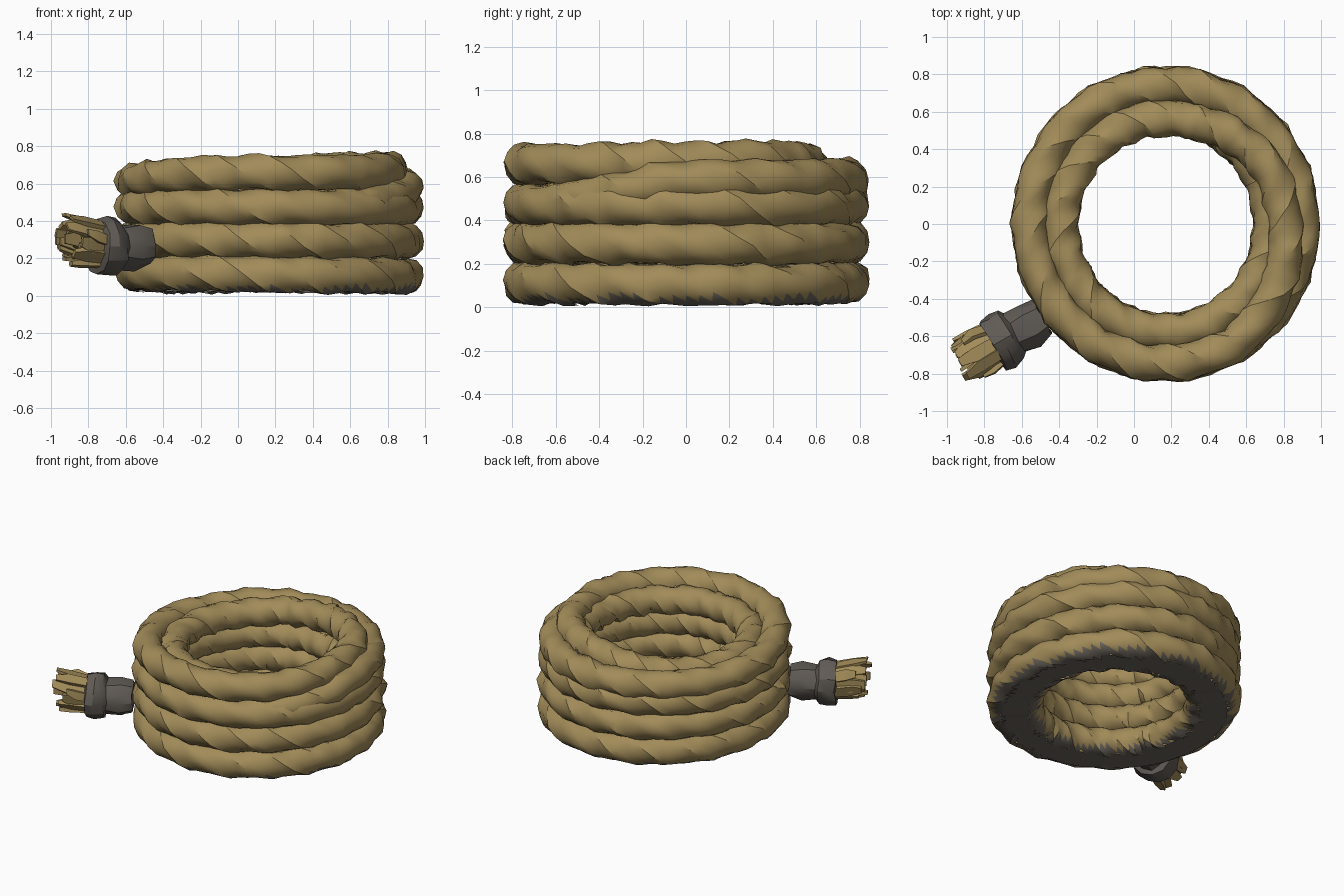
import bpy, bmesh, math, random
from mathutils import Vector, Matrix

if "Cube" in bpy.data.objects:
    bpy.data.objects.remove(bpy.data.objects["Cube"])

random.seed(4)
CX = 0.17          # coil centre
TAU = math.tau


def material(name, rgb):
    m = bpy.data.materials.new(name)
    m.diffuse_color = (*rgb, 1)
    m.use_nodes = True
    m.node_tree.nodes["Principled BSDF"].inputs["Base Color"].default_value = m.diffuse_color
    return m


ROPE = material("tan_rope", (0.36, 0.26, 0.10))
GREY = material("dark_grey", (0.118, 0.104, 0.090))
DUST = material("dusty_underside", (0.145, 0.128, 0.104))


def finish(name, bm, mats, angle=35, recalc=True):
    if recalc:
        bmesh.ops.recalc_face_normals(bm, faces=bm.faces)
    me = bpy.data.meshes.new(name)
    bm.to_mesh(me)
    bm.free()
    for m in mats:
        me.materials.append(m)
    ob = bpy.data.objects.new(name, me)
    bpy.context.collection.objects.link(ob)
    bpy.ops.object.select_all(action='DESELECT')
    ob.select_set(True)
    bpy.context.view_layer.objects.active = ob
    bpy.ops.object.shade_smooth_by_angle(angle=math.radians(angle))
    return ob


def ease(a, b, x):
    t = min(max((x - a) / (b - a), 0), 1)
    return t * t * (3 - 2 * t)


def rope(name, path, start, end, keep, closed=True, tube=0.095, sides=12, dusty=False):
    """Twisted rope swept around the coil; path(angle in degrees) -> (radius, z).
    Faces buried inside the coil are dropped unless keep(radius, z, path z)."""
    bm = bmesh.new()
    n = round((end - start) / 360 * 84)
    rings, levels = [], []
    for i in range(n if closed else n + 1):
        deg = start + (end - start) * i / n
        a = math.radians(deg)
        r, z = path(deg)
        wob = random.uniform(-0.006, 0.006)
        ring = []
        for j in range(sides):
            # the section turns along the rope so its three strands spiral
            q = TAU * j / sides
            p = q - 6 * a
            t = tube + 0.006 * math.cos(3 * q) + random.uniform(-0.005, 0.005)
            rr = r + wob + t * math.cos(p)
            ring.append(bm.verts.new((CX + rr * math.cos(a), 1.025 * rr * math.sin(a),
                                      max(z + wob + t * math.sin(p), 0))))
        rings.append(ring)
        levels.append(z)
    buried = []
    for i in range(n):
        A, B = rings[i], rings[(i + 1) % len(rings)]
        for j in range(sides):
            k = (j + 1) % sides
            f = bm.faces.new((A[j], B[j], B[k], A[k]))
            c = f.calc_center_median()
            f.material_index = int(dusty and c.z < 0.042)
            if not keep(math.hypot(c.x - CX, c.y / 1.025), c.z, levels[i]):
                buried.append(f)
    if not closed:
        bm.faces.new(rings[0])
        bm.faces.new(rings[-1])
    bmesh.ops.recalc_face_normals(bm, faces=bm.faces)
    bmesh.ops.delete(bm, geom=buried, context='FACES')
    return finish(name, bm, (ROPE, DUST), 42, recalc=False)


# stacked outer and inner coils, the lowest slightly tilted
def outer(z, tilt):
    return lambda d: (0.727, z - tilt * math.cos(math.radians(d)))


def inner(z):
    return lambda d: (0.562, z)


for i, (z, tilt) in enumerate(((0.114, 0.010), (0.297, 0.004), (0.472, 0.0))):
    rope(f"outer_coil_{i + 1}", outer(z, tilt), 0, 360, lambda r, z, lv: r > 0.715, dusty=i == 0)
for i, z in enumerate((0.114, 0.285, 0.450)):
    rope(f"inner_coil_{i + 1}", inner(z), 0, 360, lambda r, z, lv: r < 0.575, dusty=i == 0)


# top strand: climbs gently off the third coil, circles once, then spirals
# inward over its own start and runs down to a cut end inside the opening
def top_path(d):
    r = 0.70 + 0.025 * ease(-60, 0, d)
    r += -0.095 * ease(290, 375, d) - 0.080 * ease(365, 450, d) + 0.014 * ease(470, 560, d)
    z = 0.48 + 0.108 * ease(-60, 10, d) + 0.07 * ease(140, 260, d) + 0.012 * ease(280, 380, d)
    return r, z - 0.075 * ease(410, 500, d)


rope("top_spiral", top_path, -60, 745,
     lambda r, z, lv: r > 0.715 or r < 0.575 or z > lv - 0.03, closed=False)


# grey underside between the lowest coils, and the grey seam between the top ones
def flat_ring(name, r0, r1, z, mat, up):
    bm = bmesh.new()
    A, B = [[bm.verts.new((CX + r * math.cos(TAU * k / 64), 1.025 * r * math.sin(TAU * k / 64),
                           z + random.uniform(-0.004, 0.004))) for k in range(64)] for r in (r0, r1)]
    for k in range(64):
        m = (k + 1) % 64
        f = bm.faces.new((A[k], B[k], B[m], A[m]))
        f.normal_update()
        if (f.normal.z > 0) != up:
            f.normal_flip()
    finish(name, bm, (mat,), recalc=False)


flat_ring("underside", 0.555, 0.735, 0.022, DUST, False)
flat_ring("top_seam", 0.60, 0.68, 0.585, GREY, True)

# frame of the loose end: local z points outward along the rope tail, y is up
axis = Vector((-0.87, -0.49, 0)).normalized()
FRAME = Matrix.Translation((-0.49, -0.50, 0.262)) @ axis.to_track_quat('Z', 'Y').to_matrix().to_4x4()


def lathe(name, profile, mat, sides=12, jitter=0.010):
    bm = bmesh.new()
    rings = []
    for t, r in profile:
        rings.append([bm.verts.new((
            (r + random.uniform(-jitter, jitter)) * math.cos(TAU * k / sides),
            (r + random.uniform(-jitter, jitter)) * math.sin(TAU * k / sides),
            t + random.uniform(-jitter, jitter))) for k in range(sides)])
    for A, B in zip(rings, rings[1:]):
        for k in range(sides):
            m = (k + 1) % sides
            bm.faces.new((A[k], A[m], B[m], B[k]))
    bm.faces.new(rings[0])
    bm.faces.new(rings[-1])
    bm.transform(FRAME)
    return finish(name, bm, (mat,), 30)


# cloth wrap touching the coil, with a thicker collar
lathe("end_wrap", ((0.0, 0.108), (0.08, 0.124), (0.17, 0.118), (0.19, 0.150),
                   (0.25, 0.156), (0.305, 0.148), (0.31, 0.11)), GREY)

# frayed strands fanning out of the wrap
bm = bmesh.new()
for k in range(26):
    ang = TAU * k * 0.382
    rad = 0.115 * math.sqrt((k + 0.5) / 26)
    length = random.uniform(0.13, 0.25)
    w, th = random.uniform(0.026, 0.042), random.uniform(0.010, 0.018)
    loops = []
    for s, size in ((0, 1), (0.6, 1.1), (1, 0.65)):
        spread = rad * (1 + 0.18 * s)
        c = Vector((math.cos(ang) * spread, math.sin(ang) * spread, 0.28 + length * s))
        c += Vector((random.uniform(-1, 1), random.uniform(-1, 1), 0)) * 0.016 * s
        c.y += 0.014 + 0.03 * s       # strands lift slightly
        tan = Vector((-math.sin(ang), math.cos(ang), 0)) * w * size
        out = Vector((math.cos(ang), math.sin(ang), 0)) * th * size
        loops.append([bm.verts.new(c + u * tan + v * out)
                      for u, v in ((-1, -1), (1, -1), (1, 1), (-1, 1))])
    for A, B in zip(loops, loops[1:]):
        for i in range(4):
            j = (i + 1) % 4
            bm.faces.new((A[i], A[j], B[j], B[i]))
    bm.faces.new(loops[0])
    bm.faces.new(loops[-1])
bm.transform(FRAME)
finish("frayed_end", bm, (ROPE,), 25)
